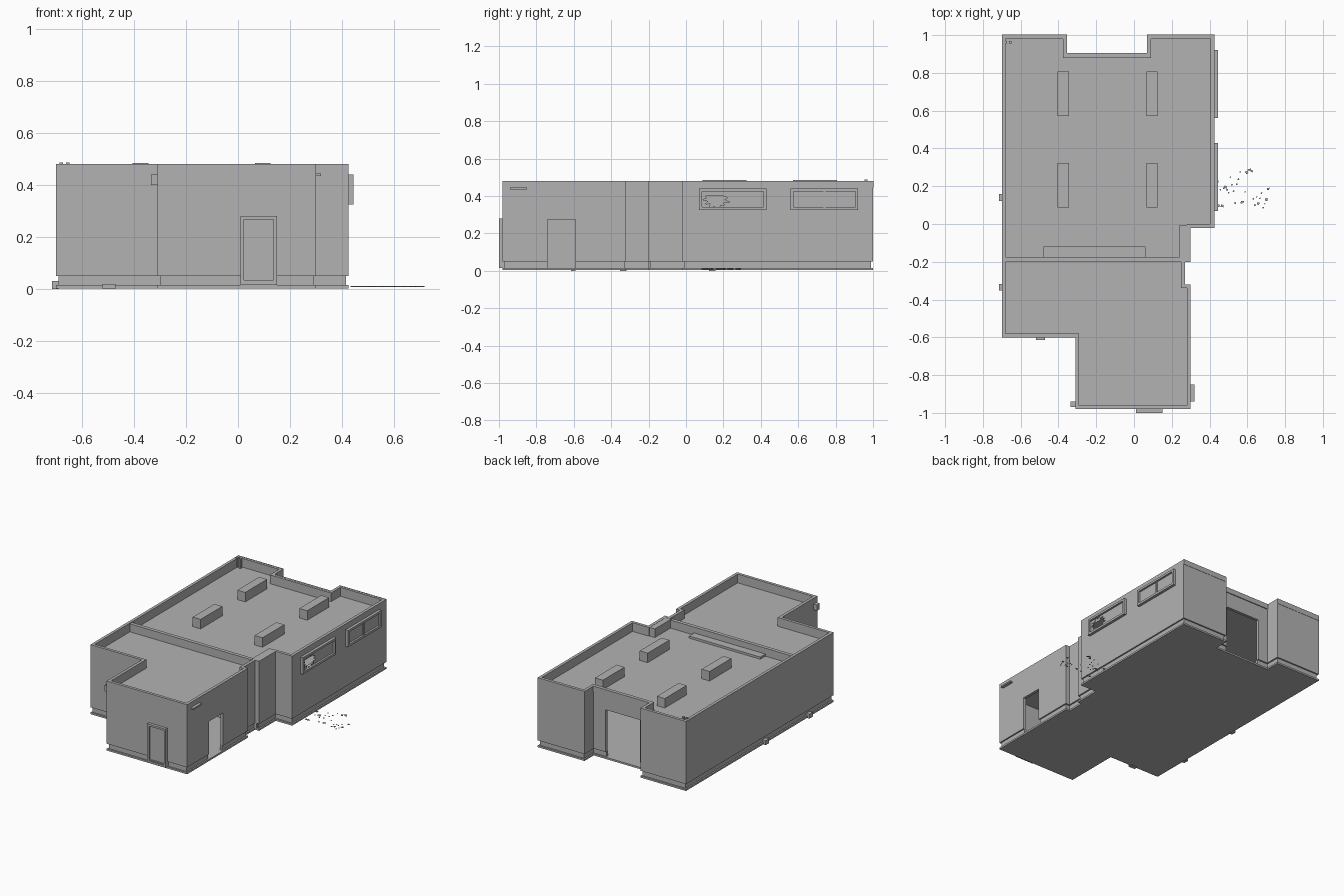
import bpy, bmesh, math, random
from mathutils import Vector

random.seed(4)
cube = bpy.data.objects.get("Cube")
if cube:
    bpy.data.objects.remove(cube, do_unlink=True)

grey = bpy.data.materials.new("plain grey")
grey.use_nodes = True
COLOUR = (0.45, 0.45, 0.45, 1)
grey.diffuse_color = COLOUR
for node in grey.node_tree.nodes:
    if node.type == 'BSDF_PRINCIPLED':
        node.inputs["Base Color"].default_value = COLOUR


def finish(name, bm):
    bmesh.ops.recalc_face_normals(bm, faces=bm.faces)
    mesh = bpy.data.meshes.new(name)
    bm.to_mesh(mesh)
    bm.free()
    mesh.materials.append(grey)
    obj = bpy.data.objects.new(name, mesh)
    bpy.context.collection.objects.link(obj)
    return obj


def extrude(name, loops, along):
    """Extrude flat polygons, sharing vertices, along a vector."""
    bm = bmesh.new()
    for loop in loops:
        bm.faces.new([bm.verts.new(p) for p in loop])
    bmesh.ops.remove_doubles(bm, verts=bm.verts, dist=1e-5)
    new = bmesh.ops.extrude_face_region(bm, geom=bm.faces[:], use_keep_orig=True)
    moved = [g for g in new["geom"] if isinstance(g, bmesh.types.BMVert)]
    bmesh.ops.translate(bm, verts=moved, vec=along)
    # remove the doubled seams left between neighbouring wall segments
    inner = [e for e in bm.edges if len(e.link_faces) > 2]
    bad = [f for f in bm.faces if abs(f.normal.dot(Vector(along).normalized())) < 0.5
           and sum(e in inner for e in f.edges) >= 2]
    bmesh.ops.delete(bm, geom=bad, context='FACES_ONLY')
    return finish(name, bm)


def box(name, x, y, z):
    pts = [(x[0], y[0], z[0]), (x[1], y[0], z[0]), (x[1], y[1], z[0]), (x[0], y[1], z[0])]
    return extrude(name, [pts], (0, 0, z[1] - z[0]))


def inset(pts, t):
    """Move a right-angled counter-clockwise outline inwards."""
    out = []
    for i, p in enumerate(pts):
        a = (p - pts[i - 1]).normalized()
        b = (pts[(i + 1) % len(pts)] - p).normalized()
        out.append(p + t * (a.orthogonal() + b.orthogonal()))
    return out


def slab(name, pts, z0, z1):
    return extrude(name, [[(p.x, p.y, z0) for p in pts]], (0, 0, z1 - z0))


def ring(name, pts, t, z0, z1):
    ins, n = inset(pts, t), len(pts)
    loops = [[(p.x, p.y, z0) for p in (pts[i], pts[(i + 1) % n], ins[(i + 1) % n], ins[i])]
             for i in range(n)]
    return extrude(name, loops, (0, 0, z1 - z0))


def cut(target, cutter):
    cutter.hide_render = True
    mod = target.modifiers.new("opening", 'BOOLEAN')
    mod.operation = 'DIFFERENCE'
    mod.solver = 'EXACT'
    mod.object = cutter
    bpy.context.view_layer.objects.active = target
    bpy.ops.object.modifier_apply(modifier=mod.name)


# Building footprint, counter-clockwise
plan = [Vector(p) for p in (
    (-.70, -.60), (-.31, -.60), (-.31, -.98), (.30, -.98), (.30, -.32), (.27, -.32),
    (.27, -.20), (.30, -.20), (.30, -.02), (.425, -.02), (.425, 1), (.07, 1),
    (.07, .90), (-.355, .90), (-.355, 1), (-.70, 1))]
TOP, ROOF, FLOOR = .48, .42, .015

slab("floor_slab", plan, .003, FLOOR)
plinth = ring("plinth", inset(plan, .01), .015, FLOOR, .05)
walls = ring("walls", plan, .02, .05, TOP)
slab("roof", inset(plan, .012), ROOF - .02, ROOF)

# Openings: side doorway, rear loading door, two side windows
windows = [(.07, .43), (.56, .92)]
WZ = (.325, .44)
cutters = [box("side_door_cutter", (.2, .4), (-.74, -.59), (FLOOR, .275)),
           box("loading_door_cutter", (-.28, -.02), (.8, .95), (FLOOR, .34))]
cutters += [box("window_cutter", (.37, .5), (a + .015, b - .015), (WZ[0] + .015, WZ[1] - .04))
            for a, b in windows]
for part in (walls, plinth):
    for c in cutters:
        cut(part, c)
for c in cutters:
    bpy.data.objects.remove(c, do_unlink=True)

# Dividing wall, thick side pier and raised roof strip
box("dividing_wall", (-.69, .28), (-.20, -.175), (FLOOR, .475))
box("side_pier", (.24, .29), (-.19, -.005), (FLOOR, TOP - .001))
box("roof_strip", (-.48, .06), (-.176, -.12), (ROOF - .01, ROOF + .015))

# Roof lights
for x in (-.375, .095):
    for y in (.205, .69):
        box("roof_light", (x - .03, x + .03), (y - .118, y + .118), (ROOF - .005, .485))
for x in (-.68, -.655):
    box("roof_vent", (x - .007, x + .007), (.955, .97), (ROOF, .487))

# Rear coping trim
for name, x, y in (("left_coping", (.07, .425), 1), ("right_coping", (-.70, -.355), 1),
                   ("notch_coping", (-.355, .07), .90)):
    box(name, x, (y - .005, y + .006 if y < 1 else 1.002), (.445, TOP + .001))


def frame(name, axis, u, v, w, depth):
    """Rectangular frame; u runs along x or y, v along z."""
    inner_u, inner_v = (u[0] + w, u[1] - w), (v[0] + w, v[1] - w)
    for us, vs in ((u, (v[0], inner_v[0])), (u, (inner_v[1], v[1])),
                   ((u[0], inner_u[0]), inner_v), ((inner_u[1], u[1]), inner_v)):
        if axis == 'x':
            box(name, us, depth, vs)
        else:
            box(name, depth, us, vs)


# Side windows with frames, mullions and panes
panes = []
for a, b in windows:
    frame("window_frame", 'y', (a, b), WZ, .015, (.415, .444))
    panes.append(box("window_pane", (.427, .431), (a + .013, b - .013),
                     (WZ[0] + .013, WZ[1] - .013)))
box("window_mullion", (.425, .439), (.735, .747), (WZ[0] + .01, WZ[1] - .01))

# Jagged hole in the broken pane
jagged = []
for i in range(22):
    r = random.uniform(.065, .085) if i % 2 else random.uniform(.04, .06)
    ang = i * math.tau / 22
    jagged.append((.35, .16 + r * math.cos(ang), .38 + .62 * r * math.sin(ang)))
hole = extrude("glass_hole_cutter", [jagged], (.2, 0, 0))
cut(panes[0], hole)
bpy.data.objects.remove(hole, do_unlink=True)

# Front door
frame("front_door_frame", 'x', (.01, .15), (FLOOR, .28), .013, (-1, -.97))
box("front_door", (.02, .14), (-.987, -.97), (FLOOR, .27))
box("front_door_step", (.02, .14), (-.995, -.97), (FLOOR, .035))

# Small wall fittings
box("side_wall_lamp", (.295, .32), (-.94, -.85), (.435, .445))
box("corner_fitting", (-.335, -.305), (-.97, -.94), (.40, .44))
for y in (-.335, .14):
    box("ground_fitting", (-.715, -.69), (y - .018, y + .018), (0, .03))
box("loose_brick", (-.52, -.47), (-.615, -.59), (0, .02))

# Glass shards lying below the broken window
shards = []
for i in range(32):
    x = .44 + .27 * i / 31
    y = .18 + random.uniform(-1, 1) * (.12 - .15 * abs(x - .58))
    r = random.uniform(.004, .01)
    turn = random.uniform(0, math.tau)
    shards.append([(x + r * math.cos(turn + k), y + r * math.sin(turn + k), .008)
                   for k in (0, 1.3, 2.9, 4.5)])
extrude("glass_shards", shards, (0, 0, .003))
